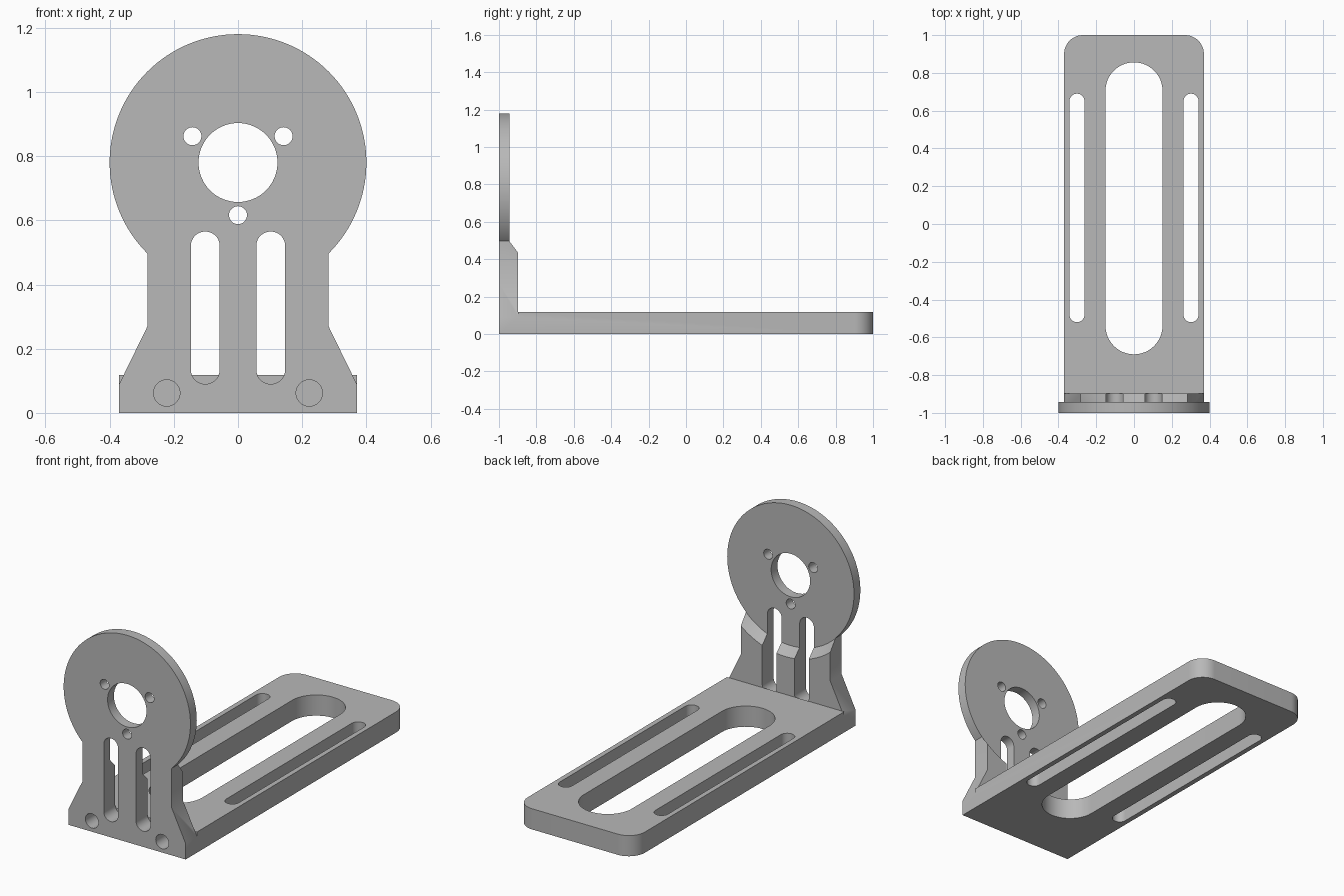
import bpy, bmesh
from math import sin, cos, pi, radians
from mathutils import Vector

cube = bpy.data.objects.get("Cube")
if cube:
    bpy.data.objects.remove(cube, do_unlink=True)

grey = bpy.data.materials.new("machined grey")
grey.use_nodes = True
colour = (0.48, 0.48, 0.48, 1)
grey.diffuse_color = colour
grey.node_tree.nodes["Principled BSDF"].inputs["Base Color"].default_value = colour


def arc(cx, cy, r, start, end, n):
    angles = [radians(start + (end - start) * i / n) for i in range(n + 1)]
    return [(cx + r * cos(a), cy + r * sin(a)) for a in angles]


def circle(cx, cy, r, n=64):
    return arc(cx, cy, r, 0, 360, n)[:-1]


def slot(cx, r, low, high):
    return arc(cx, high - r, r, 0, 180, 24) + arc(cx, low + r, r, 180, 360, 24)


def prism(name, outline, axis, low, high, outline_high=None):
    """Solid between two matching outlines, along y or z."""
    def place(p, d):
        return Vector((p[0], d, p[1])) if axis == "y" else Vector((p[0], p[1], d))
    bm = bmesh.new()
    a = [bm.verts.new(place(p, low)) for p in outline]
    b = [bm.verts.new(place(p, high)) for p in outline_high or outline]
    bm.faces.new(a)
    bm.faces.new(b)
    for i in range(len(a)):
        j = (i + 1) % len(a)
        bm.faces.new((a[i], a[j], b[j], b[i]))
    bmesh.ops.recalc_face_normals(bm, faces=bm.faces)
    mesh = bpy.data.meshes.new(name)
    bm.to_mesh(mesh)
    bm.free()
    mesh.materials.append(grey)
    obj = bpy.data.objects.new(name, mesh)
    bpy.context.collection.objects.link(obj)
    return obj


def combine(target, tool, operation):
    """Apply a boolean and discard the tool solid."""
    mod = target.modifiers.new("boolean", "BOOLEAN")
    mod.operation = operation
    mod.solver = "EXACT"
    mod.object = tool
    bpy.context.view_layer.objects.active = target
    bpy.ops.object.modifier_apply(modifier=mod.name)
    bpy.data.objects.remove(tool, do_unlink=True)


FRONT, DISC_BACK, STEM_BACK = -1.0, -0.943, -0.897
HALF, NECK, THICK = 0.37, 0.282, 0.118
DISC_Z, DISC_R = 0.78, 0.4

# Flared stem, relieved by a conical chamfer around the disc
right = [(HALF, 0), (HALF, 0.09), (NECK, 0.27), (NECK, 0.5)]
bracket = prism("motor_bracket", right + [(-x, z) for x, z in reversed(right)],
                "y", FRONT, STEM_BACK)
depth = 0.06
combine(bracket, prism("chamfer_cutter", circle(0, DISC_Z, DISC_R + 0.001, 128), "y",
                       DISC_BACK, DISC_BACK + depth,
                       circle(0, DISC_Z, DISC_R + depth, 128)), "DIFFERENCE")

# Round face plate
combine(bracket, prism("disc", circle(0, DISC_Z, DISC_R, 128), "y", FRONT, DISC_BACK), "UNION")

# Stem slots, centre bore and three screw holes
openings = [slot(s * 0.102, 0.045, 0.09, 0.565) for s in (-1, 1)]
openings.append(circle(0, DISC_Z, 0.123))
for angle in (30, 150, 270):
    a = radians(angle)
    openings.append(circle(0.164 * cos(a), DISC_Z + 0.164 * sin(a), 0.028, 32))
for outline in openings:
    combine(bracket, prism("opening_cutter", outline, "y", -1.1, -0.8), "DIFFERENCE")

# Base plate with rounded far corners and long slots
R = 0.1
base = prism("base_plate", [(-HALF, STEM_BACK), (HALF, STEM_BACK)]
             + arc(HALF - R, 1 - R, R, 0, 90, 16) + arc(R - HALF, 1 - R, R, 90, 180, 16),
             "z", 0, THICK)
for outline in (slot(0, 0.151, -0.69, 0.856), slot(0.302, 0.0395, -0.52, 0.69),
                slot(-0.302, 0.0395, -0.52, 0.69)):
    combine(base, prism("slot_cutter", outline, "z", -0.1, 0.3), "DIFFERENCE")
combine(bracket, base, "UNION")

# Blind bolt holes in the front foot
for s in (-1, 1):
    combine(bracket, prism("bolt_cutter", circle(s * 0.222, 0.062, 0.041, 40),
                           "y", -1.1, -0.7), "DIFFERENCE")

bpy.ops.object.select_all(action="DESELECT")
bracket.select_set(True)
bpy.context.view_layer.objects.active = bracket
bpy.ops.object.shade_smooth_by_angle(angle=radians(30))
